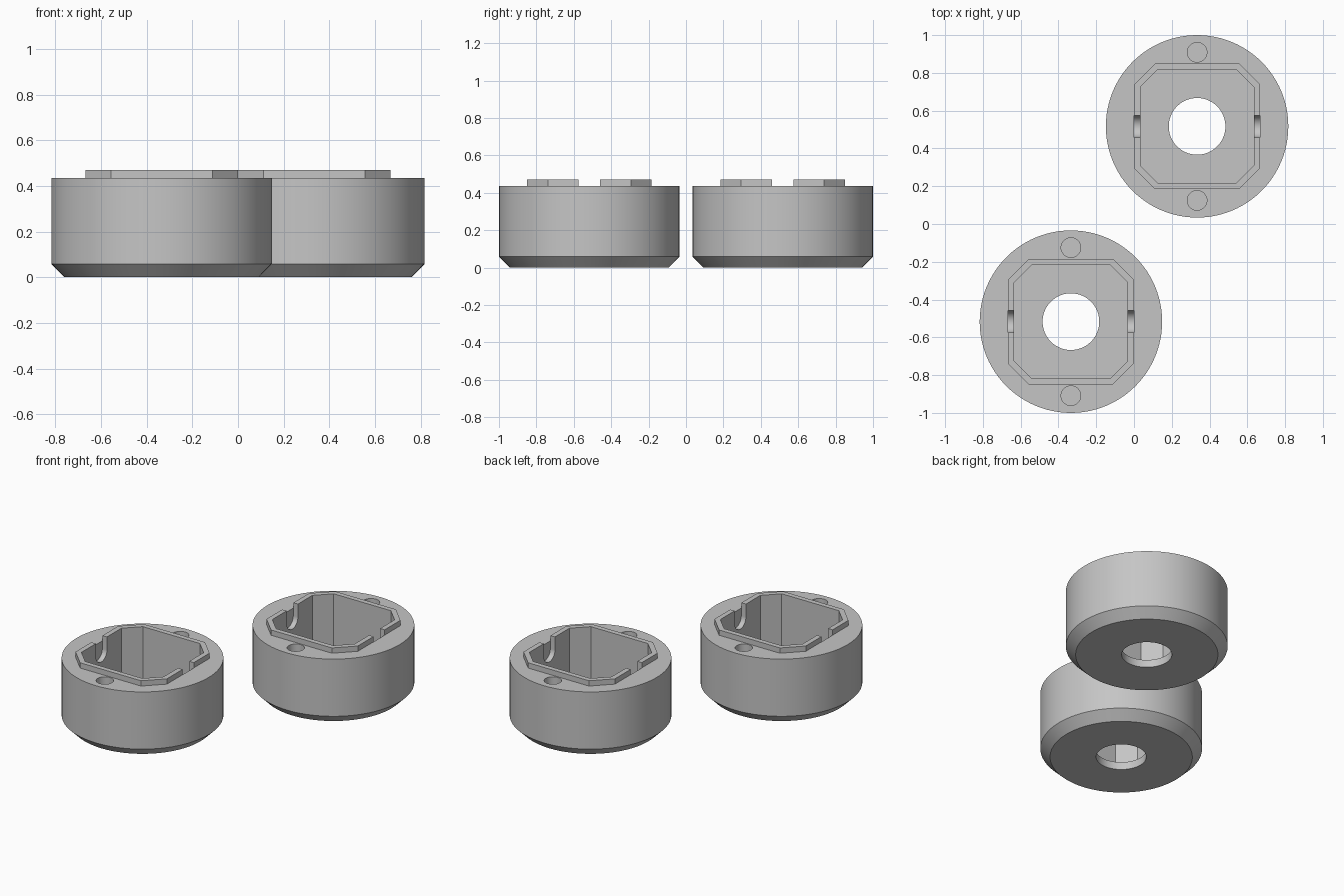
import bpy
import bmesh
from math import cos, sin, pi, radians
from mathutils import Vector

if "Cube" in bpy.data.objects:
    bpy.data.objects.remove(bpy.data.objects["Cube"], do_unlink=True)

grey = bpy.data.materials.new("plain grey")
grey.use_nodes = True
colour = (0.56, 0.56, 0.56, 1)
grey.diffuse_color = colour
grey.node_tree.nodes["Principled BSDF"].inputs["Base Color"].default_value = colour

RADIUS, CHAMFER, RIM_Z, LIP_Z, FLOOR_Z = 0.483, 0.058, 0.435, 0.47, 0.05


def loft(name, rings):
    """Closed solid through rings of matching points."""
    bm = bmesh.new()
    loops = [[bm.verts.new(p) for p in ring] for ring in rings]
    n = len(loops[0])
    for a, b in zip(loops, loops[1:]):
        for i in range(n):
            j = (i + 1) % n
            bm.faces.new((a[i], a[j], b[j], b[i]))
    bm.faces.new(loops[0])
    bm.faces.new(loops[-1])
    bmesh.ops.recalc_face_normals(bm, faces=bm.faces)
    mesh = bpy.data.meshes.new(name)
    bm.to_mesh(mesh)
    bm.free()
    mesh.materials.append(grey)
    obj = bpy.data.objects.new(name, mesh)
    bpy.context.collection.objects.link(obj)
    return obj


def circle(r, z, y=0, n=96):
    return [Vector((r * cos(2 * pi * i / n), y + r * sin(2 * pi * i / n), z)) for i in range(n)]


def octagon(half, flat, z):
    quarter = [(half, -flat), (half, flat)]
    pts = []
    for _ in range(4):
        pts += quarter
        quarter = [(-y, x) for x, y in quarter]
    return [Vector((x, y, z)) for x, y in pts]


def boolean(target, tool, operation):
    mod = target.modifiers.new(operation, "BOOLEAN")
    mod.operation, mod.object, mod.solver = operation, tool, "EXACT"
    bpy.context.view_layer.objects.active = target
    bpy.ops.object.modifier_apply(modifier=mod.name)
    bpy.data.objects.remove(tool, do_unlink=True)


# Round body with a chamfered foot
housing = loft("front_housing", [circle(RADIUS - CHAMFER, 0), circle(RADIUS, CHAMFER),
                                 circle(RADIUS, RIM_Z)])

# Raised eight-sided lip, then the cavity inside it
boolean(housing, loft("lip", [octagon(0.333, 0.222, z) for z in (0.2, LIP_Z)]), "UNION")
boolean(housing, loft("cavity", [octagon(0.3, 0.208, z) for z in (FLOOR_Z, 0.6)]), "DIFFERENCE")

# Centre hole in the floor
boolean(housing, loft("bore", [circle(0.15, z) for z in (-0.1, 0.3)]), "DIFFERENCE")

# Round-bottomed slots in both side walls, cut through the lip
slot_r, slot_z = 0.058, 0.385
profile = [(slot_r * cos(a), slot_z + slot_r * sin(a))
           for a in (pi + pi * i / 24 for i in range(25))]
profile += [(slot_r, 0.6), (-slot_r, 0.6)]
boolean(housing, loft("slot", [[Vector((x, y, z)) for y, z in profile]
                               for x in (-0.3335, 0.3335)]), "DIFFERENCE")

# Blind pin holes in front and behind
for side in (-1, 1):
    boolean(housing, loft("pin_hole", [circle(0.052, z, side * 0.392, 40) for z in (0.33, 0.6)]),
            "DIFFERENCE")

bpy.ops.object.select_all(action="DESELECT")
housing.select_set(True)
bpy.context.view_layer.objects.active = housing
bpy.ops.object.shade_smooth_by_angle(angle=radians(30))

# Two identical housings set diagonally
back = housing.copy()
back.data = housing.data.copy()
back.name = "back_housing"
bpy.context.collection.objects.link(back)
housing.location = (-0.334, -0.517, 0)
back.location = (0.334, 0.517, 0)
